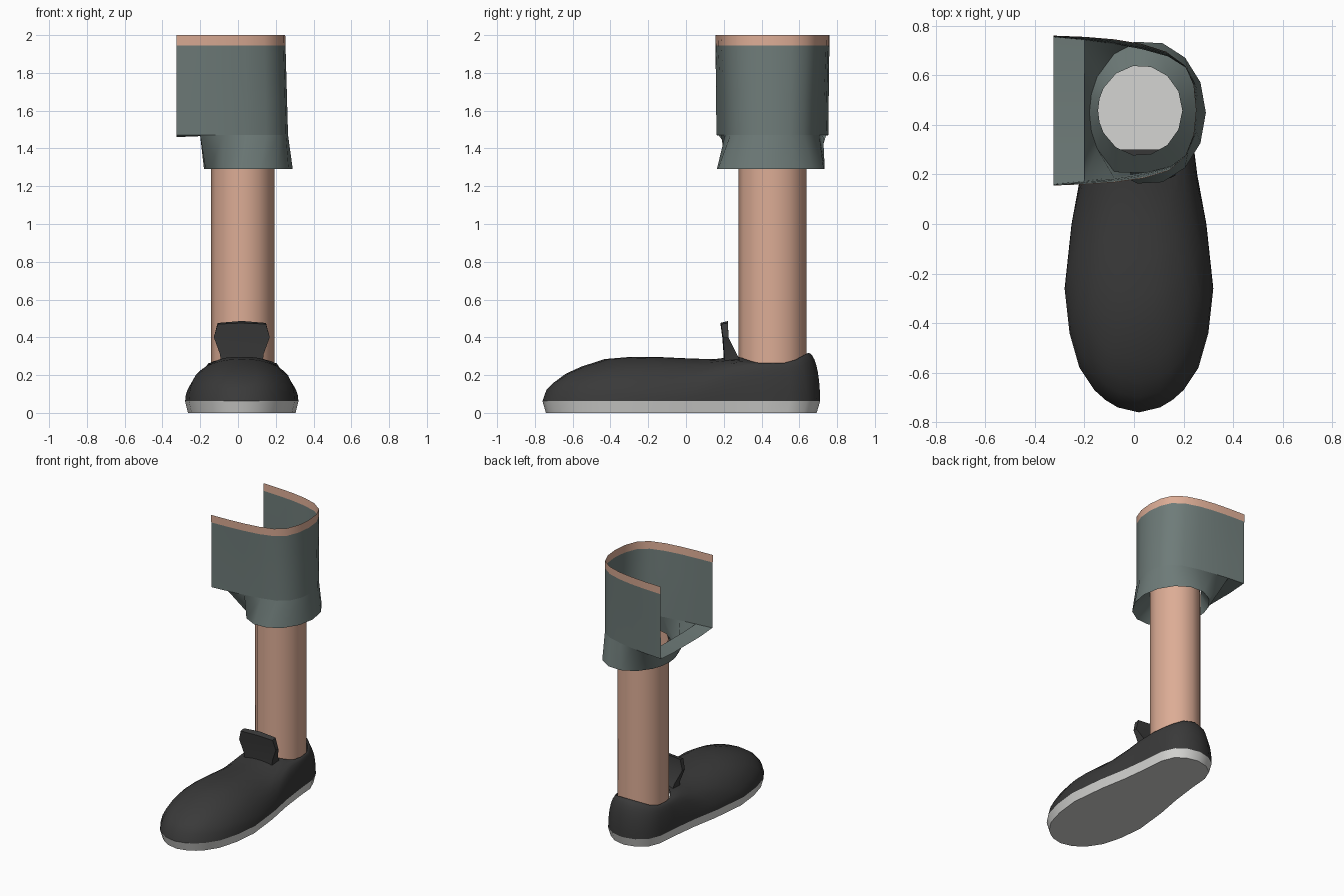
import bpy, math

if "Cube" in bpy.data.objects:
    bpy.data.objects.remove(bpy.data.objects["Cube"])

def material(name, srgb):
    m = bpy.data.materials.new(name)
    m.diffuse_color = [c ** 2.2 for c in srgb] + [1]
    m.use_nodes = True
    m.node_tree.nodes["Principled BSDF"].inputs["Base Color"].default_value = m.diffuse_color
    return m

SKIN = material("skin", (0.86, 0.67, 0.58))
CLOTH = material("grey_green_cloth", (0.43, 0.48, 0.47))
BLACK = material("black_canvas", (0.235, 0.235, 0.235))
RUBBER = material("pale_rubber", (0.83, 0.83, 0.82))

def build(name, verts, faces, mat, angle=50):
    me = bpy.data.meshes.new(name)
    me.from_pydata(verts, [], faces)
    me.validate()
    me.materials.append(mat)
    ob = bpy.data.objects.new(name, me)
    bpy.context.collection.objects.link(ob)
    bpy.ops.object.select_all(action='DESELECT')
    ob.select_set(True)
    bpy.context.view_layer.objects.active = ob
    bpy.ops.object.shade_smooth_by_angle(angle=math.radians(angle))
    return ob

def loft(rings, closed=True):
    """Vertices and outward quads joining equally long rings."""
    n = len(rings[0])
    faces = [(k * n + i, k * n + (i + 1) % n, (k + 1) * n + (i + 1) % n, (k + 1) * n + i)
             for k in range(len(rings) - 1) for i in range(n if closed else n - 1)]
    return [p for r in rings for p in r], faces

def interp(table, y):
    for (a, va), (b, vb) in zip(table, table[1:]):
        if y <= b:
            return va + (vb - va) * max(0, (y - a) / (b - a))
    return table[-1][1]

def oval(cx, cy, rx, ry, z, degrees):
    return [(cx + rx * math.cos(math.radians(d)), cy + ry * math.sin(math.radians(d)), z)
            for d in degrees]

# Leg: open tube
LEG = (0.025, 0.458, 0.167, 0.179)
STEP = range(0, 360, 30)
build("leg", *loft([oval(*LEG, z, STEP) for z in (0.22, 1.41)]), SKIN)

# Shoe plan: half width along y, and angle around the collar for each point
CX = 0.02
WIDTH = [(-.76, 0), (-.74, .085), (-.71, .135), (-.67, .18), (-.58, .24), (-.44, .28),
         (-.26, .30), (0, .272), (.2, .235), (.4, .21), (.55, .197), (.64, .16),
         (.69, .09), (.71, 0)]
ANGLES = [0, 7, 13, 20, 27, 34, 42, 52, 66, 85, 110, 130, 155, 180]
HEIGHT = [(-.76, .06), (-.74, .12), (-.68, .18), (-.6, .23), (-.43, .285), (-.25, .30),
          (0, .29), (.2, .265), (.28, .295)]
COLLAR = [(.27, .30), (.37, .265), (.55, .265), (.65, .32)]
SOLE_Z = 0.062

right = [(CX + w, y) for y, w in WIDTH]
left = [(CX - w, y) for y, w in WIDTH[-2:0:-1]]
outline = right + left
turns = ANGLES + [360 - a for a in ANGLES[-2:0:-1]]
collar = oval(LEG[0], LEG[1], 0.174, 0.187, 0, [a - 90 for a in turns])

# Shoe upper: rings running from the sole edge in to the collar
def upper_point(o, c, s):
    x, y = o[0] + (c[0] - o[0]) * s, o[1] + (c[1] - o[1]) * s
    u = min(1, abs(x - CX) / max(interp(WIDTH, y), 1e-4))
    dome = SOLE_Z + (interp(HEIGHT, y) - SOLE_Z) * math.sqrt(max(0, 1 - u ** 2.2))
    side = SOLE_Z + (interp(COLLAR, c[1]) - SOLE_Z) * math.sqrt(1 - (1 - s) ** 2.2)
    f = min(1, max(0, (0.28 - y) / 0.25))
    if s == 0:
        return (x, y, SOLE_Z)
    if s == 1:
        return (x, y, interp(COLLAR, y))
    return (x, y, f * dome + (1 - f) * side)

steps = (0, .02, .06, .12, .2, .32, .46, .6, .75, .88, 1)
build("shoe_upper", *loft([[upper_point(o, c, s) for o, c in zip(outline, collar)]
                           for s in steps]), BLACK, 60)

# Sole: slightly tapered rim and flat underside
low = [(CX + (x - CX) * .95, -.02 + (y + .02) * .975, 0) for x, y in outline]
top = [(x, y, SOLE_Z) for x, y in outline]
verts, faces = loft([low, top])
faces.append(tuple(reversed(range(len(low)))))
build("sole", verts, faces, RUBBER)

# Tongue: standing flap, rows of (z, half width, front y, back y)
rows = [(.25, .11, .205, .30), (.31, .115, .203, .27), (.40, .148, .196, .225),
        (.47, .128, .186, .222)]
rings = []
for z, w, yf, yb in rows:
    lift = 0.012 if z > .45 else 0
    rings.append([(CX - w, yf, z), (CX, yf - .004, z + lift / 2), (CX + w, yf, z),
                  (CX + w, yb, z + lift / 2), (CX, yb, z + 1.4 * lift), (CX - w, yb, z + lift / 2)])
verts, faces = loft(rings)
n = len(verts)
faces += [(n - 6, n - 5, n - 2, n - 1), (n - 5, n - 4, n - 3, n - 2)]
build("tongue", verts, faces, BLACK, 30)

# Shorts: waist line from the front cut edge round the hip to the back cut edge
WAIST = [(-.325, .155), (-.2, .16), (-.08, .168), (.04, .185), (.14, .215), (.205, .27),
         (.24, .36), (.25, .46), (.24, .56), (.205, .64), (.13, .695), (.03, .727),
         (-.08, .745), (-.2, .755), (-.325, .76)]
MID = [(x * 1.06 if x > 0 else x, .456 + (y - .456) * (.92 + .06 * min(1, max(0, -x / .325))))
       for x, y in WAIST]

def wall(z):
    t = (z - 1.47) / 0.53
    return [(a[0] + (b[0] - a[0]) * t, a[1] + (b[1] - a[1]) * t ** 1.3, z)
            for a, b in zip(MID, WAIST)]

build("shorts_hip", *loft([wall(z) for z in (1.47, 1.65, 1.8, 1.945)], False), CLOTH)
build("waistband", *loft([wall(1.945), wall(2.0)], False), SKIN)

# Shorts leg: closed tube with the hem turned in to the leg
inner_y = (.61, .456, .30)
turn = [-150 + 25 * i for i in range(13)] + [165, 180, 195]
join = [(x, y, 1.47) for x, y in MID[1:14]] + [(-.2, y, 1.465) for y in inner_y]
hem = oval(.055, .449, .235, .29, 1.29, turn)
tuck = oval(LEG[0], LEG[1], .17, .182, 1.40, turn)
build("shorts_leg", *loft([tuck, hem, join]), CLOTH, 60)

# Crotch: floor strip reaching the cut edge
edge = [MID[14] + (1.47,)] + [(-.325, y, 1.46) for y in inner_y] + [MID[0] + (1.47,)]
inside = [join[12], join[13], join[14], join[15], join[0]]
build("shorts_crotch", *loft([inside, edge], False), CLOTH)
